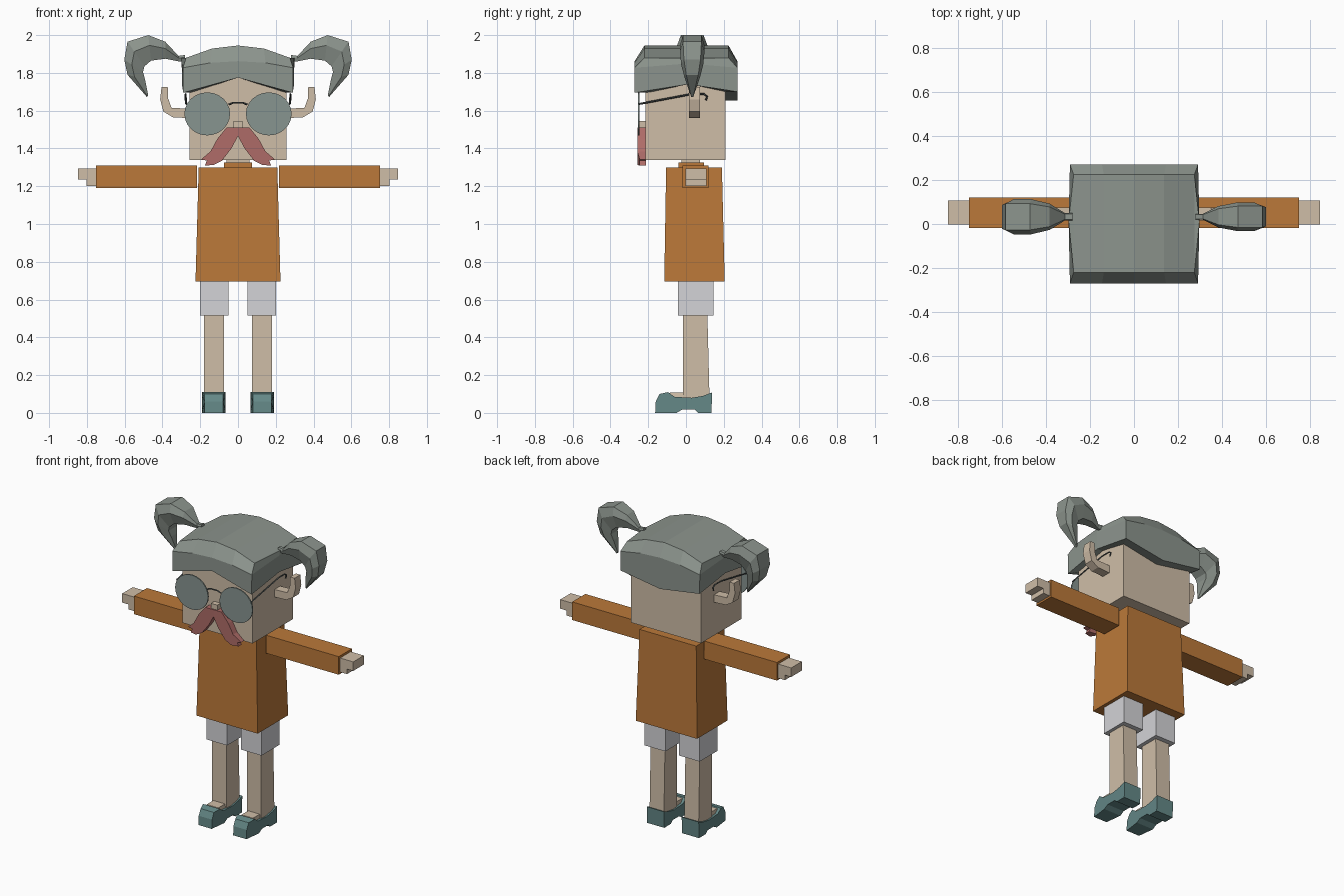
import bpy, bmesh
from math import sin, cos, pi

cube = bpy.data.objects.get("Cube")
if cube:
    bpy.data.objects.remove(cube, do_unlink=True)


def material(name, rgb):
    col = [(c / 255) ** 2.2 for c in rgb] + [1]
    m = bpy.data.materials.new(name)
    m.use_nodes = True
    m.diffuse_color = col
    m.node_tree.nodes["Principled BSDF"].inputs["Base Color"].default_value = col
    return m


SKIN = material("skin", (206, 188, 166))
HAIR = material("grey hair", (139, 147, 140))
SHIRT = material("orange shirt", (186, 120, 60))
SHORTS = material("pale grey shorts", (210, 210, 214))
SHOE = material("teal shoe", (100, 135, 134))
RED = material("dusty red", (174, 108, 104))
LENS = material("lens grey", (134, 147, 143))
FRAME = material("dark frame", (78, 84, 84))


def loft(name, rings, mat, caps=True):
    """Skin closed rings of equal length, with flat ends."""
    bm = bmesh.new()
    vs = [[bm.verts.new(p) for p in r] for r in rings]
    n = len(rings[0])
    for a, b in zip(vs, vs[1:]):
        for i in range(n):
            j = (i + 1) % n
            bm.faces.new((a[i], a[j], b[j], b[i]))
    if caps:
        bm.faces.new(vs[0])
        bm.faces.new(vs[-1])
    return finish(name, bm, mat)


def finish(name, bm, mat):
    bmesh.ops.recalc_face_normals(bm, faces=bm.faces)
    me = bpy.data.meshes.new(name)
    bm.to_mesh(me)
    bm.free()
    me.materials.append(mat)
    ob = bpy.data.objects.new(name, me)
    bpy.context.collection.objects.link(ob)
    return ob


def rect(x0, x1, y0, y1, z):
    return [(x0, y0, z), (x1, y0, z), (x1, y1, z), (x0, y1, z)]


def box(name, x, y, z, mat):
    return loft(name, [rect(*x, *y, z[0]), rect(*x, *y, z[1])], mat)


def plate(name, outline, y0, y1, mat, s=1):
    """Front outline of (x, z) points given thickness along y."""
    return loft(name, [[(s * x, y, z) for x, z in outline] for y in (y0, y1)], mat)


def wire(name, points, radius, mat):
    cu = bpy.data.curves.new(name, "CURVE")
    cu.dimensions = "3D"
    cu.bevel_depth = radius
    cu.bevel_resolution = 0
    sp = cu.splines.new("POLY")
    sp.points.add(len(points) - 1)
    for p, co in zip(sp.points, points):
        p.co = (*co, 1)
    cu.materials.append(mat)
    ob = bpy.data.objects.new(name, cu)
    bpy.context.collection.objects.link(ob)


# Head, neck and body
box("head", (-.258, .257), (-.215, .21), (1.34, 1.84), SKIN)
box("neck", (-.06, .06), (-.025, .075), (1.28, 1.36), SKIN)
box("collar", (-.075, .075), (-.04, .095), (1.28, 1.325), SHIRT)
loft("shirt", [rect(-.225, .225, -.115, .205, .695),
               rect(-.208, .208, -.105, .19, 1.3)], SHIRT)
box("nose", (-.024, .024), (-.25, -.21), (1.505, 1.545), SKIN)


# Hair cap: rings with an arched front and back and a bulging side point
def hair_ring(x, side, front, back, arch_front, arch_back, z_side):
    fr = [(x * t, front, arch_front(abs(t))) for t in (-1, -.5, 0, .5, 1)]
    bk = [(x * t, back, arch_back(abs(t))) for t in (1, .5, 0, -.5, -1)]
    return fr + [(side, .01, z_side)] + bk + [(-side, .01, z_side)]


def fringe(t):
    return 1.775 - .08 * t


def nape(t):
    return 1.655 + .045 * t


def ridge(t):
    return 1.862 - .035 * t * t


def crown(t):
    return 1.945 - .065 * t * t


rings = [hair_ring(.25, .25, -.205, .2, fringe, nape, 1.74),
         hair_ring(.29, .297, -.272, .272, fringe, nape, 1.74),
         hair_ring(.292, .298, -.272, .272, ridge, ridge, 1.85),
         hair_ring(.275, .298, -.22, .225, crown, crown, 1.88)]
hair = loft("hair_cap", rings, HAIR, caps=False)
bm = bmesh.new()
bm.from_mesh(hair.data)
bm.verts.ensure_lookup_table()
top = bm.verts[-12:]
for i in range(4):
    bm.faces.new((top[i], top[i + 1], top[9 - i], top[10 - i]))
bm.faces.new((top[4], top[5], top[6]))
bm.faces.new((top[10], top[11], top[0]))
bmesh.ops.recalc_face_normals(bm, faces=bm.faces)
bm.to_mesh(hair.data)
bm.free()

# Pigtail stations: outer x, z, inner x, z, width share
TAIL = [(.28, 1.895, .28, 1.865, .2), (.315, 1.89, .31, 1.86, .2),
        (.385, 1.965, .385, 1.875, .75), (.475, 2, .46, 1.865, 1),
        (.585, 1.965, .495, 1.835, 1), (.602, 1.87, .503, 1.805, .9),
        (.585, 1.79, .492, 1.765, .65), (.482, 1.672, .475, 1.68, .1)]

# Moustache and ear outlines for one side
MOUSTACHE = [(0, 1.512), (.06, 1.512), (.11, 1.45), (.145, 1.385), (.195, 1.342),
             (.165, 1.335), (.175, 1.31), (.13, 1.312), (.085, 1.335), (.035, 1.4), (0, 1.465)]
EAR = [(.25, 1.56), (.345, 1.565), (.395, 1.595), (.412, 1.66), (.405, 1.725),
       (.372, 1.725), (.37, 1.665), (.352, 1.615), (.25, 1.61)]
# Shoe side profile (y, z), with an arch before the heel
SOLE = [(-.163, 0), (-.16, .06), (-.14, .1), (-.095, .11), (-.06, .085), (.03, .08),
        (.09, .09), (.138, .108), (.135, 0), (.065, 0), (.045, .018), (-.02, .018), (-.05, 0)]

for s, side in ((1, "left"), (-1, "right")):
    # Pigtail
    w = .065 if s > 0 else .08
    tail = []
    for ox, oz, ix, iz, k in TAIL:
        mx, mz, h = ox * .6 + ix * .4, oz * .6 + iz * .4, w * k
        ring = [(ox, -.75 * h, oz), (ox, .75 * h, oz), (mx, h, mz),
                (ix, .6 * h, iz), (ix, -.6 * h, iz), (mx, -h, mz)]
        tail.append([(s * x, y + .033, z) for x, y, z in ring])
    loft(side + "_pigtail", tail, HAIR)

    # Face details
    plate(side + "_ear", EAR, .015, .075, SKIN, s)
    half = plate(side + "_moustache", MOUSTACHE, -.258, -.212, RED, s)
    for v in half.data.vertices:
        if v.co.y < -.25 and abs(v.co.x) > .15:
            v.co.y = -.245
    disc = [(.163 + .121 * cos(i * pi / 12), 1.583 + .114 * sin(i * pi / 12)) for i in range(24)]
    plate(side + "_lens", disc, -.254, -.246, LENS, s)
    wire(side + "_temple", [(s * x, y, z) for x, y, z in (
        (.275, -.25, 1.635), (.277, .03, 1.688), (.277, .095, 1.688),
        (.277, .112, 1.675), (.277, .105, 1.655))], .005, FRAME)

    # Arm and hand
    def reach(a, b):
        return sorted((s * a, s * b))
    box(side + "_sleeve", reach(.217, .752), (-.018, .12), (1.19, 1.31), SHIRT)
    box(side + "_hand", reach(.75, .848), (-.003, .108), (1.235, 1.295), SKIN)
    box(side + "_palm", reach(.75, .802), (-.003, .108), (1.202, 1.236), SKIN)

    # Leg, shorts and foot
    box(side + "_shorts", reach(.05, .202), (-.042, .145), (.515, .71), SHORTS)
    loft(side + "_leg", [rect(*reach(.075, .18), -.015, .125, .06),
                         rect(*reach(.075, .18), -.015, .113, .53)], SKIN)
    loft(side + "_foot", [rect(*reach(.078, .177), -.1, .11, .06),
                          rect(*reach(.085, .17), -.085, .11, .108)], SKIN)
    shoe = loft(side + "_shoe", [[(s * x, y, z) for y, z in SOLE] for x in (.065, .19)], SHOE)
    for v in shoe.data.vertices:
        if v.co.y < -.13:
            v.co.x += (s * .1275 - v.co.x) * .22

# Spectacle bridge
wire("bridge", [(-.05, -.25, 1.632), (-.025, -.25, 1.642),
                (.025, -.25, 1.642), (.05, -.25, 1.632)], .005, FRAME)
